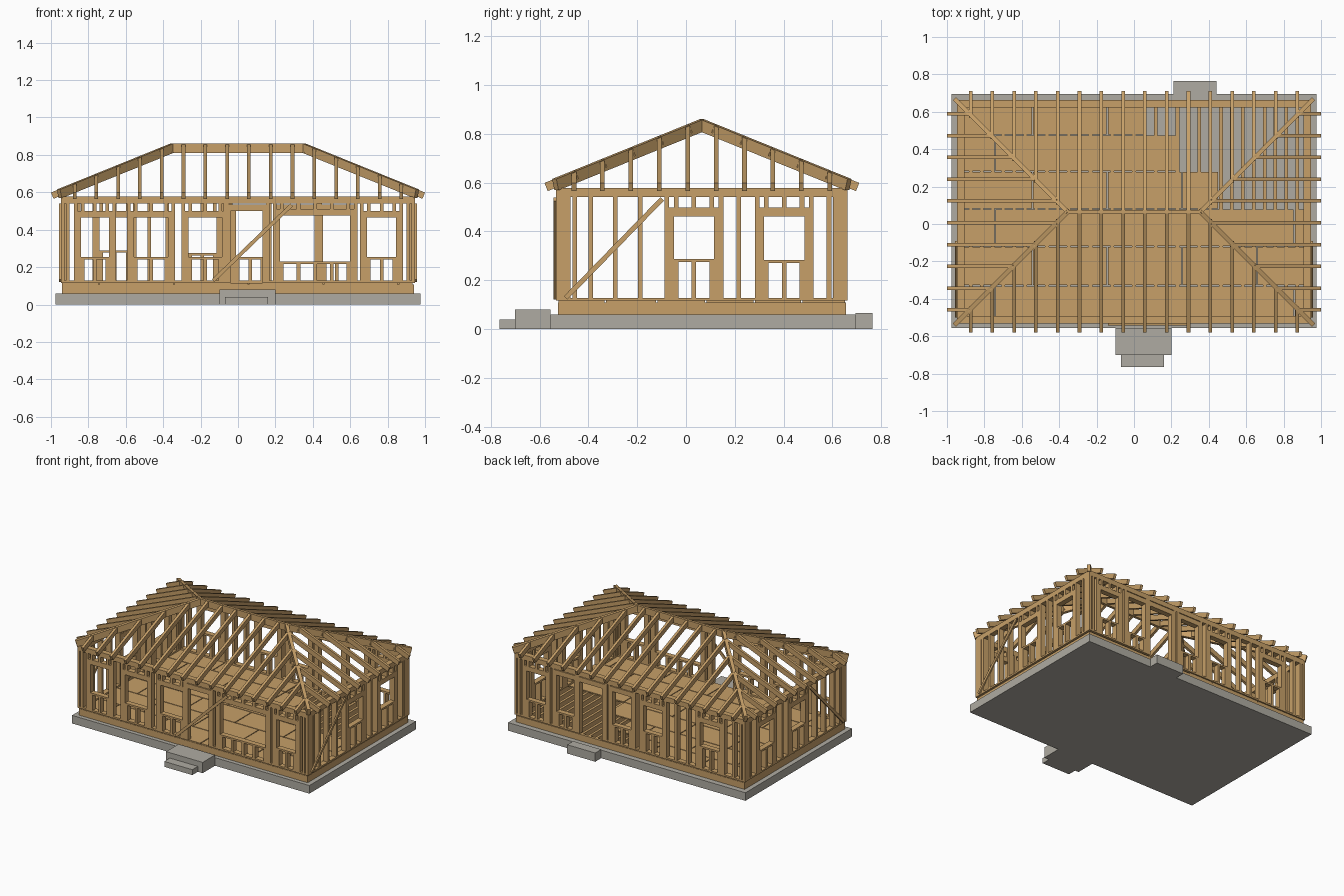
import bpy, bmesh
from mathutils import Vector, Matrix

if "Cube" in bpy.data.objects:
    bpy.data.objects.remove(bpy.data.objects["Cube"], do_unlink=True)


def material(name, rgb):
    m = bpy.data.materials.new(name)
    m.use_nodes = True
    m.diffuse_color = (*rgb, 1)
    m.node_tree.nodes["Principled BSDF"].inputs["Base Color"].default_value = (*rgb, 1)
    return m


WOOD = material("timber", (0.57, 0.35, 0.14))
CONCRETE = material("concrete", (0.43, 0.41, 0.36))


class Part:
    """Collects boxes and beams into one named object."""

    def __init__(self, name, mat):
        self.name, self.mat, self.bm = name, mat, bmesh.new()

    def box(self, x0, x1, y0, y1, z0, z1):
        size = Matrix.Diagonal((x1 - x0, y1 - y0, z1 - z0, 1))
        mid = Matrix.Translation(((x0 + x1) / 2, (y0 + y1) / 2, (z0 + z1) / 2))
        bmesh.ops.create_cube(self.bm, size=1, matrix=mid @ size)

    def beam(self, p, q, width, depth):
        # p to q is the centre line of the top face
        p, q = Vector(p), Vector(q)
        d = (q - p).normalized()
        side = d.cross(Vector((0, 0, 1))).normalized()
        up = side.cross(d)
        rot = Matrix((d, side, up)).transposed().to_4x4()
        mid = Matrix.Translation((p + q) / 2 - up * depth / 2)
        size = Matrix.Diagonal(((q - p).length, width, depth, 1))
        bmesh.ops.create_cube(self.bm, size=1, matrix=mid @ rot @ size)

    def finish(self):
        mesh = bpy.data.meshes.new(self.name)
        bmesh.ops.recalc_face_normals(self.bm, faces=self.bm.faces)
        self.bm.to_mesh(mesh)
        self.bm.free()
        mesh.materials.append(self.mat)
        bpy.context.collection.objects.link(bpy.data.objects.new(self.name, mesh))


def single(name, mat, *dims):
    part = Part(name, mat)
    part.box(*dims)
    part.finish()


# Concrete base and steps
single("foundation_slab", CONCRETE, -0.975, 0.975, -0.555, 0.695, 0, 0.06)
single("front_landing", CONCRETE, -0.10, 0.20, -0.70, -0.555, 0, 0.08)
single("front_step", CONCRETE, -0.07, 0.16, -0.765, -0.70, 0, 0.04)
single("back_step", CONCRETE, 0.21, 0.44, 0.695, 0.765, 0, 0.065)

# Floor frame
YC, T = 0.065, 0.019
FX, FY0, FY1 = 0.94, -0.525, 0.655
F0, F1, F2 = 0.06, 0.108, 0.116
joists = Part("floor_joists", WOOD)
for y in (FY0, FY1 - T):
    joists.box(-FX, FX, y, y + T, F0, F1)
count = 32
for i in range(count + 1):
    x = -FX + i * (2 * FX - T) / count
    joists.box(x, x + T, FY0 + T, FY1 - T, F0, F1)
joists.finish()

# Floor boards, laid in staggered rows and left unfinished at one corner
boards = Part("floor_boards", WOOD)
rows = (FY0, -0.33, -0.12, 0.08, 0.28, 0.475, FY1)
row_ends = (FX, FX, FX, 0.455, 0.25, 0.06)
for i, end in enumerate(row_ends):
    x, nxt = -FX, -FX + (0.4 if i % 2 else 0.2)
    while x < end - 0.01:
        stop = min(nxt, end)
        boards.box(x, stop - 0.006, rows[i] + 0.003, rows[i + 1] - 0.003, F1, F2)
        x, nxt = stop, stop + 0.4
boards.finish()

# Wall framing
W0, W1, PLATE, TOP = 0.128, 0.541, 0.56, 0.578
WALL = 0.04


def wall(name, u0, u1, outer, inward, along_x, openings, step=0.097):
    """Openings are (start, end, sill height or None for a door, header underside)."""
    part = Part(name, WOOD)

    def piece(a, b, z0, z1, depth=WALL):
        v0, v1 = sorted((outer, outer + inward * depth))
        part.box(*((a, b, v0, v1) if along_x else (v0, v1, a, b)), z0, z1)

    def stud(u, z0=W0, z1=W1):
        piece(u - T / 2, u + T / 2, z0, z1)

    # Plates, broken at the doors
    start = u0
    for a, b, sill, head in openings:
        if sill is None:
            piece(start, a, F2, W0)
            start = b
    piece(start, u1, F2, W0)
    piece(u0, u1, W1, PLATE)
    piece(u0, u1, PLATE, TOP)
    # Doubled end studs and regular studs
    for u in (u0 + T / 2, u0 + 0.036, u1 - 0.036, u1 - T / 2):
        stud(u)
    n = round((u1 - u0) / step)
    for i in range(1, n):
        u = u0 + i * (u1 - u0) / n
        if all(u < a - 0.045 or u > b + 0.045 for a, b, _, _ in openings):
            stud(u)
    # Jack studs, headers, sills and cripples
    for a, b, sill, head in openings:
        for u, s in ((a, -1), (b, 1)):
            stud(u + s * T / 2, W0, head)
            stud(u + s * 1.5 * T)
        head_top = head + 0.036
        piece(a - T, b + T, head, head_top)
        if sill:
            piece(a, b, sill - 0.013, sill)
        k = max(2, round((b - a) / 0.085))
        for i in range(k + 1):
            u = a + T / 2 + i * (b - a - T) / k
            if W1 - head_top > 0.015:
                stud(u, head_top, W1)
            if sill:
                stud(u, W0, sill - 0.013)
    part.finish()


WX, WY0, WY1 = 0.947, -0.532, 0.662
wall("front_wall", -WX, WX, WY0, 1, True, [
    (-0.84, -0.69, 0.255, 0.465), (-0.555, -0.375, 0.255, 0.465),
    (-0.265, -0.085, 0.255, 0.465), (-0.04, 0.13, None, 0.5),
    (0.225, 0.60, 0.23, 0.475), (0.69, 0.845, 0.255, 0.465)])
wall("back_wall", -WX, WX, WY1, -1, True, [
    (-0.74, -0.58, 0.29, 0.465), (-0.265, -0.115, 0.275, 0.465),
    (-0.01, 0.14, 0.255, 0.5), (0.225, 0.41, None, 0.5),
    (0.455, 0.60, 0.23, 0.5), (0.69, 0.845, 0.255, 0.465)])
side_windows = [(-0.05, 0.115, 0.287, 0.462), (0.32, 0.485, 0.283, 0.462)]
for name, s in (("right_wall", -1), ("left_wall", 1)):
    wall(name, WY0 + WALL, WY1 - WALL, s * WX, -s, False, side_windows)

# Diagonal braces nailed on the outside of the walls
brace = Part("diagonal_braces", WOOD)
brace.beam((-0.14, WY0 - 0.005, 0.135), (0.28, WY0 - 0.005, 0.54), 0.01, 0.02)
for s in (-1, 1):
    x = s * (WX + 0.005)
    brace.beam((x, -0.50, 0.135), (x, -0.105, 0.54), 0.01, 0.02)
brace.finish()

# Hipped roof
RIDGE, RX, SLOPE = 0.86, 0.355, 0.405
EX, EY = 1.0, 0.645
DEPTH, GAP = 0.036, 0.1165


def height(run):
    return RIDGE - SLOPE * run


single("ridge_board", WOOD, -RX, RX, YC - T / 2, YC + T / 2, RIDGE - 0.05, RIDGE)

hips = Part("hip_rafters", WOOD)
for sx in (-1, 1):
    for sy in (-1, 1):
        run = 0.605
        hips.beam((sx * RX, YC, RIDGE),
                  (sx * (RX + run), YC + sy * run, height(run)), 0.024, 0.048)
hips.finish()

rafters = Part("long_side_rafters", WOOD)
for i in range(16):
    x = (i - 7.5) * GAP
    run = max(0, abs(x) - RX)
    for s in (-1, 1):
        rafters.beam((x, YC + s * run, height(run)),
                     (x, YC + s * EY, height(EY)), T, DEPTH)
rafters.finish()

jacks = Part("hip_end_rafters", WOOD)
for i in range(10):
    dy = (i - 4.5) * GAP
    run = abs(dy)
    for s in (-1, 1):
        jacks.beam((s * (RX + run), YC + dy, height(run)),
                   (s * EX, YC + dy, height(EX - RX)), T, DEPTH)
jacks.finish()
